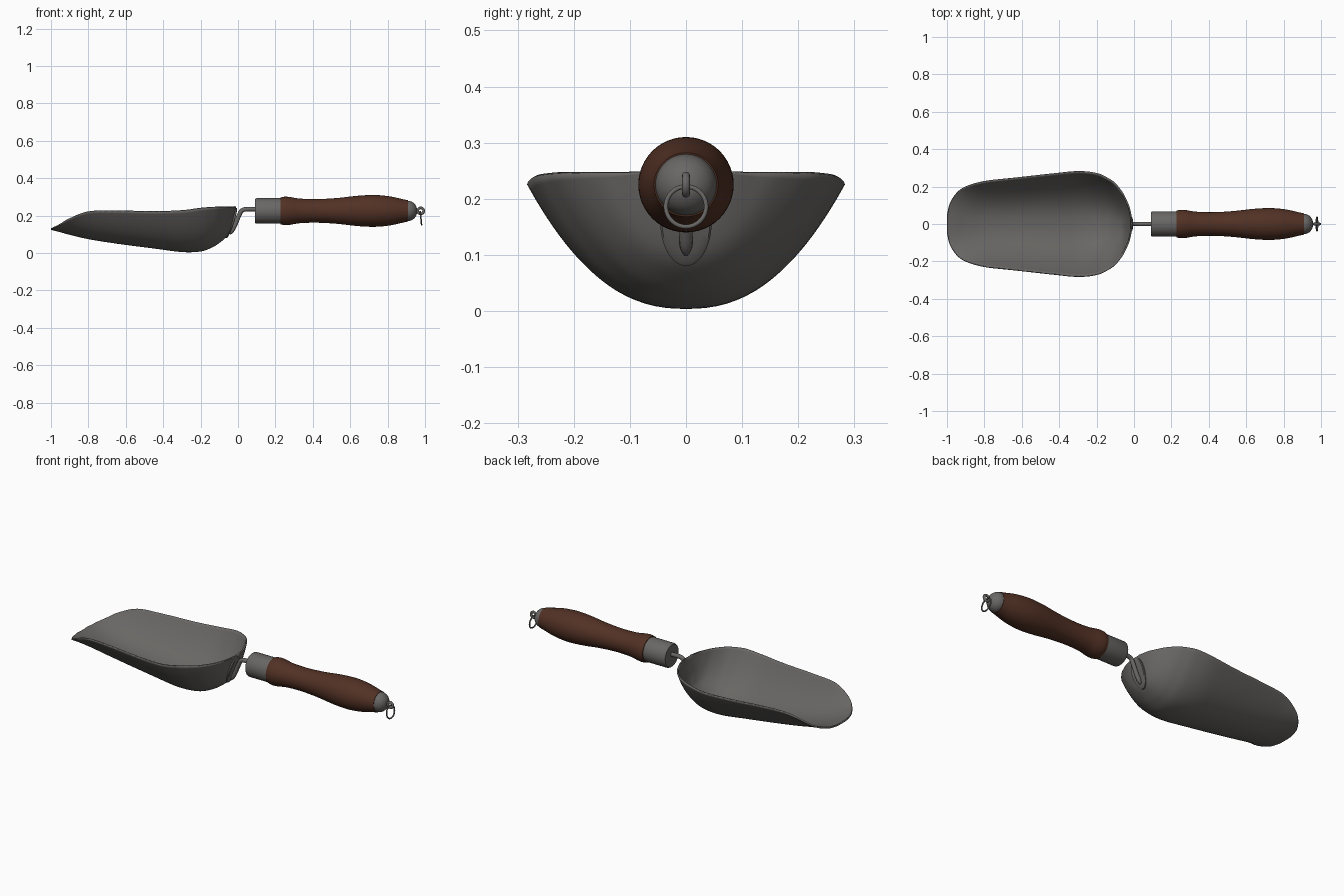
import bpy
import bmesh
from math import pi, radians, sin
from mathutils import Matrix, Vector

if "Cube" in bpy.data.objects:
    bpy.data.objects.remove(bpy.data.objects["Cube"], do_unlink=True)

AXIS_Z = 0.225


def make_material(name, colour):
    mat = bpy.data.materials.new(name)
    mat.use_nodes = True
    mat.diffuse_color = colour
    bsdf = mat.node_tree.nodes["Principled BSDF"]
    bsdf.inputs["Base Color"].default_value = colour
    return mat


metal = make_material("grey metal", (0.14, 0.135, 0.128, 1))
wood = make_material("brown wood", (0.085, 0.031, 0.018, 1))


def smooth_path(points, steps):
    """Catmull-Rom curve through points of any dimension."""
    pts = [Vector(p) for p in points]
    pts = [pts[0] * 2 - pts[1]] + pts + [pts[-1] * 2 - pts[-2]]
    out = []
    for a, b, c, d in zip(pts, pts[1:], pts[2:], pts[3:]):
        for k in range(steps):
            t = k / steps
            out.append(b + (c - a) * (t / 2)
                       + (a * 2 - b * 5 + c * 4 - d) * (t * t / 2)
                       + (b * 3 - a - c * 3 + d) * (t ** 3 / 2))
    return out + [pts[-2]]


def finish(obj, mat, angle=35):
    obj.data.materials.clear()
    obj.data.materials.append(mat)
    bpy.ops.object.select_all(action="DESELECT")
    obj.select_set(True)
    bpy.context.view_layer.objects.active = obj
    bpy.ops.object.shade_smooth_by_angle(angle=radians(angle))
    return obj


def add_mesh(name, bm, mat):
    mesh = bpy.data.meshes.new(name)
    bm.to_mesh(mesh)
    bm.free()
    obj = bpy.data.objects.new(name, mesh)
    bpy.context.collection.objects.link(obj)
    return finish(obj, mat)


def revolve(profile):
    """Spin (x, radius) pairs about the x axis into a closed solid."""
    bm = bmesh.new()
    verts = [bm.verts.new((x, 0, r)) for x, r in profile]
    edges = [bm.edges.new(pair) for pair in zip(verts, verts[1:])]
    bmesh.ops.spin(bm, geom=verts + edges, cent=(0, 0, 0), axis=(1, 0, 0),
                   angle=2 * pi, steps=48)
    bmesh.ops.remove_doubles(bm, verts=bm.verts, dist=1e-5)
    bmesh.ops.recalc_face_normals(bm, faces=bm.faces)
    return bm


def turned_part(name, profile, mat):
    bm = revolve(profile)
    bmesh.ops.translate(bm, verts=bm.verts, vec=(0, 0, AXIS_Z))
    return add_mesh(name, bm, mat)


# Scoop: stations of x, half width, rim height, bottom height
stations = [
    (-1, 0.05, 0.126, 0.124), (-0.985, 0.11, 0.132, 0.12),
    (-0.95, 0.165, 0.15, 0.111), (-0.9, 0.201, 0.18, 0.097),
    (-0.8, 0.23, 0.218, 0.074), (-0.65, 0.247, 0.223, 0.05),
    (-0.45, 0.269, 0.22, 0.024), (-0.3, 0.283, 0.225, 0.005),
    (-0.2, 0.273, 0.238, 0.008), (-0.14, 0.247, 0.243, 0.029),
    (-0.1, 0.219, 0.245, 0.053), (-0.06, 0.169, 0.246, 0.088),
    (-0.038, 0.126, 0.246, 0.13), (-0.022, 0.086, 0.247, 0.19),
    (-0.01, 0.03, 0.247, 0.245),
]
bm = bmesh.new()
COLS = 40
rows = []
for x, half, rim, low in smooth_path(stations, 5):
    row = []
    for j in range(COLS + 1):
        t = 2 * j / COLS - 1
        u = 0.5 * t + 0.5 * sin(t * pi / 2)
        row.append(bm.verts.new((x, half * u, low + (rim - low) * abs(u) ** 2.35)))
    rows.append(row)
for a, b in zip(rows, rows[1:]):
    for j in range(COLS):
        bm.faces.new((a[j], a[j + 1], b[j + 1], b[j]))
scoop = add_mesh("scoop_bowl", bm, metal)
shell = scoop.modifiers.new("thickness", "SOLIDIFY")
shell.thickness = 0.008
shell.offset = -1

# Oval mounting plate bent to follow the back wall
plate = [(-0.006, 0), (-0.006, 0.5), (-0.006, 1), (0.005, 1), (0.008, 0.93)]
plate += [(0.008, 0.7), (0.008, 0.45), (0.008, 0.2), (0.008, 0)]
bm = revolve(plate)
for v in bm.verts:
    d = v.co.z * 0.08
    v.co.x += -0.03 + 0.33 * d - 1.2 * d * d
    v.co.y *= 0.046
    v.co.z = 0.16 + d
add_mesh("mounting_plate", bm, metal)

# Bent rod joining the bowl to the handle
path = smooth_path([(0.12, 0.232), (0.05, 0.234), (0.02, 0.226),
                    (0.003, 0.195), (-0.016, 0.15), (-0.043, 0.1)], 8)
curve = bpy.data.curves.new("neck_rod", "CURVE")
curve.dimensions = "3D"
curve.bevel_depth = 0.012
curve.bevel_resolution = 4
curve.use_fill_caps = True
spline = curve.splines.new("POLY")
spline.points.add(len(path) - 1)
for i, (point, (x, z)) in enumerate(zip(spline.points, path)):
    point.co = (x, 0, z, 1)
    left = min(1, (len(path) - 1 - i) / 4)
    point.radius = max(0.3, (1 - (1 - left) ** 2) ** 0.5)
rod = bpy.data.objects.new("neck_rod", curve)
bpy.context.collection.objects.link(rod)
bpy.context.view_layer.objects.active = rod
bpy.ops.object.select_all(action="DESELECT")
rod.select_set(True)
bpy.ops.object.convert(target="MESH")
finish(bpy.context.view_layer.objects.active, metal)

# Ferrule, turned grip and end cap
turned_part("ferrule", [(0.09, 0), (0.09, 0.062), (0.094, 0.066),
                        (0.1, 0.068), (0.23, 0.068), (0.23, 0)], metal)
grip = smooth_path([(0.228, 0.072), (0.25, 0.076), (0.28, 0.074),
                    (0.33, 0.066), (0.42, 0.063), (0.53, 0.069),
                    (0.64, 0.081), (0.73, 0.085), (0.81, 0.078),
                    (0.88, 0.063), (0.908, 0.057)], 5)
turned_part("wooden_grip", [(0.228, 0), *grip, (0.908, 0)], wood)
dome = smooth_path([(0.905, 0.055), (0.925, 0.051), (0.942, 0.04),
                    (0.954, 0.022), (0.958, 0)], 5)
turned_part("end_cap", [(0.905, 0), *dome], metal)


# Eyelet and hanging ring
def torus(name, centre, rotation, major, minor):
    bpy.ops.mesh.primitive_torus_add(
        location=centre, rotation=rotation, major_radius=major,
        minor_radius=minor, major_segments=40, minor_segments=12)
    obj = bpy.context.object
    obj.name = name
    return finish(obj, metal, 60)


torus("eyelet", (0.977, 0, AXIS_Z), (pi / 2, 0, 0), 0.016, 0.007)
torus("hanging_ring", (0.978, 0, 0.186), (0, pi / 2 - 0.1, 0), 0.036, 0.004)
